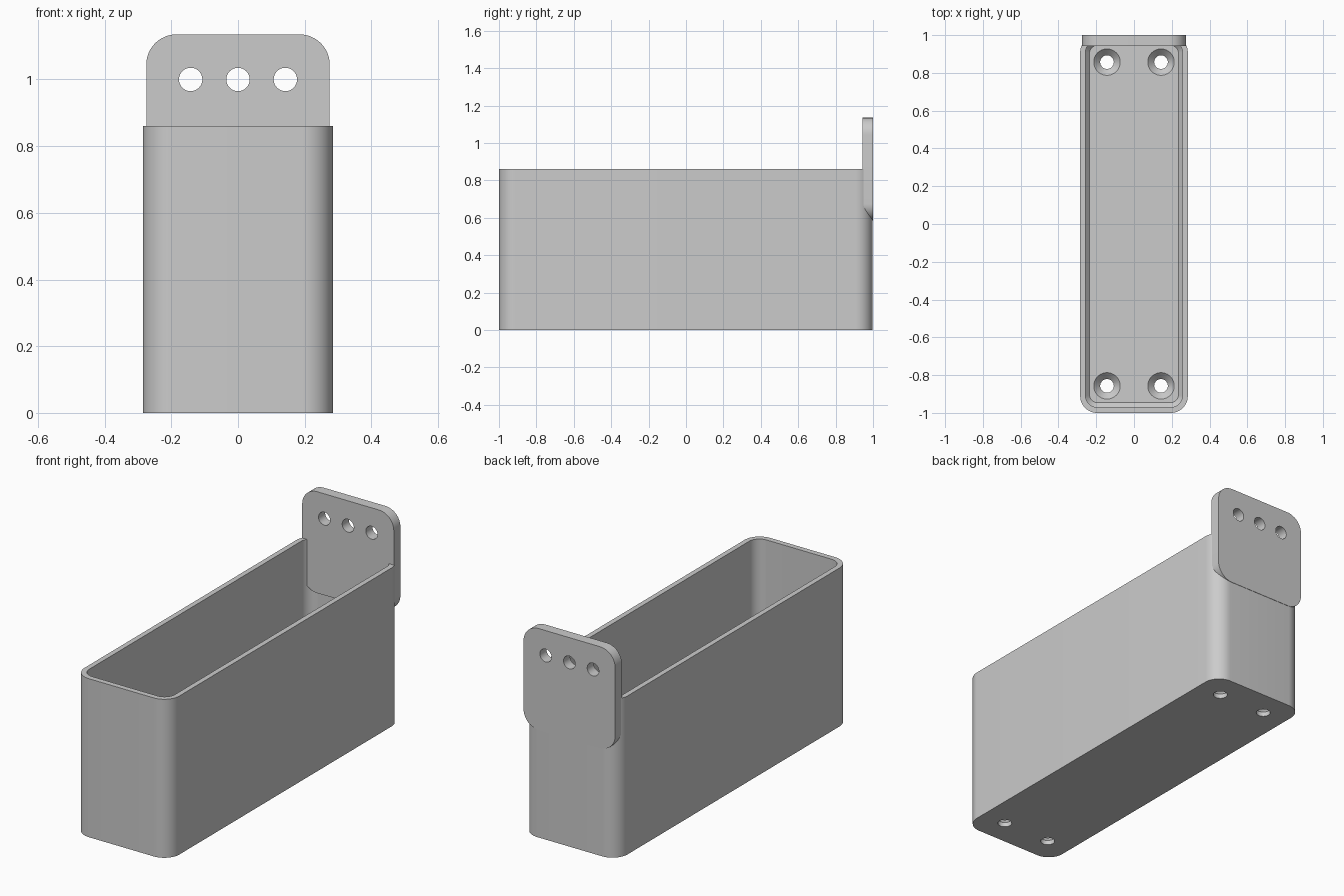
import bpy, bmesh
from math import sin, cos, pi, radians
from mathutils import Vector, Matrix

default = bpy.data.objects.get("Cube")
if default:
    bpy.data.objects.remove(default, do_unlink=True)

GREY = (0.6, 0.6, 0.6, 1.0)
mat = bpy.data.materials.new("light_grey")
mat.use_nodes = True
mat.diffuse_color = GREY
mat.node_tree.nodes["Principled BSDF"].inputs["Base Color"].default_value = GREY

UPRIGHT = Matrix.Rotation(pi / 2, 4, 'X')   # turns local z towards -y


def rounded_ring(half_x, half_y, radius, z, steps=12):
    """Points of a rounded rectangle at height z."""
    points = []
    for q, (sx, sy) in enumerate([(1, 1), (-1, 1), (-1, -1), (1, -1)]):
        for i in range(steps + 1):
            a = (q + i / steps) * pi / 2
            points.append(Vector((sx * (half_x - radius) + radius * cos(a),
                                  sy * (half_y - radius) + radius * sin(a), z)))
    return points


def loft(name, sections, location, turn=Matrix()):
    """Capped solid through (half_x, half_y, radius, z) sections."""
    bm = bmesh.new()
    rings = [[bm.verts.new(p) for p in rounded_ring(*s)] for s in sections]
    n = len(rings[0])
    for low, high in zip(rings, rings[1:]):
        for i in range(n):
            j = (i + 1) % n
            bm.faces.new((low[i], low[j], high[j], high[i]))
    bm.faces.new(rings[0][::-1])
    bm.faces.new(rings[-1])
    bmesh.ops.remove_doubles(bm, verts=bm.verts, dist=1e-5)
    bm.transform(Matrix.Translation(location) @ turn)
    bmesh.ops.recalc_face_normals(bm, faces=bm.faces)
    mesh = bpy.data.meshes.new(name)
    bm.to_mesh(mesh)
    bm.free()
    mesh.materials.append(mat)
    obj = bpy.data.objects.new(name, mesh)
    bpy.context.collection.objects.link(obj)
    return obj


def select(obj):
    bpy.ops.object.select_all(action='DESELECT')
    obj.select_set(True)
    bpy.context.view_layer.objects.active = obj


def cut(obj, cutters):
    """Subtract each cutter, then discard it."""
    for cutter in cutters:
        select(obj)
        mod = obj.modifiers.new("cut", 'BOOLEAN')
        mod.operation = 'DIFFERENCE'
        mod.solver = 'EXACT'
        mod.object = cutter
        bpy.ops.object.modifier_apply(modifier=mod.name)
        bpy.data.objects.remove(cutter, do_unlink=True)


def circle(r, z):
    return (r, r, r, z)


# Open bin with a chamfered inner floor edge
HEIGHT, FLOOR = 0.86, 0.06
bin_body = loft("bin_body", [(0.285, 0.999, 0.09, 0), (0.285, 0.999, 0.09, HEIGHT)],
                (0, -0.001, 0))
cavity = loft("cavity", [(0.235, 0.945, 0.04, FLOOR),
                         (0.257, 0.97, 0.062, FLOOR + 0.025),
                         (0.257, 0.97, 0.062, HEIGHT + 0.1)], (0, 0, 0))

# Countersunk floor holes
screw_holes = [loft("screw_hole", [circle(0.036, -0.05), circle(0.036, 0.025),
                                   circle(0.07, FLOOR), circle(0.07, FLOOR + 0.02)],
                    (x, y, 0))
               for x in (-0.143, 0.143) for y in (-0.857, 0.857)]
cut(bin_body, [cavity] + screw_holes)

# Hanging plate with three holes
plate = loft("hanging_plate", [(0.275, 0.275, 0.09, 0), (0.275, 0.275, 0.09, 0.057)],
             (0, 1.0, 0.86), UPRIGHT)
cut(plate, [loft("hang_hole", [circle(0.035, -0.05), circle(0.035, 0.12)],
                 (x, 1.0, 1.0), UPRIGHT) for x in (-0.142, 0, 0.142)])

for part in (bin_body, plate):
    select(part)
    bpy.ops.object.shade_smooth_by_angle(angle=radians(30))
